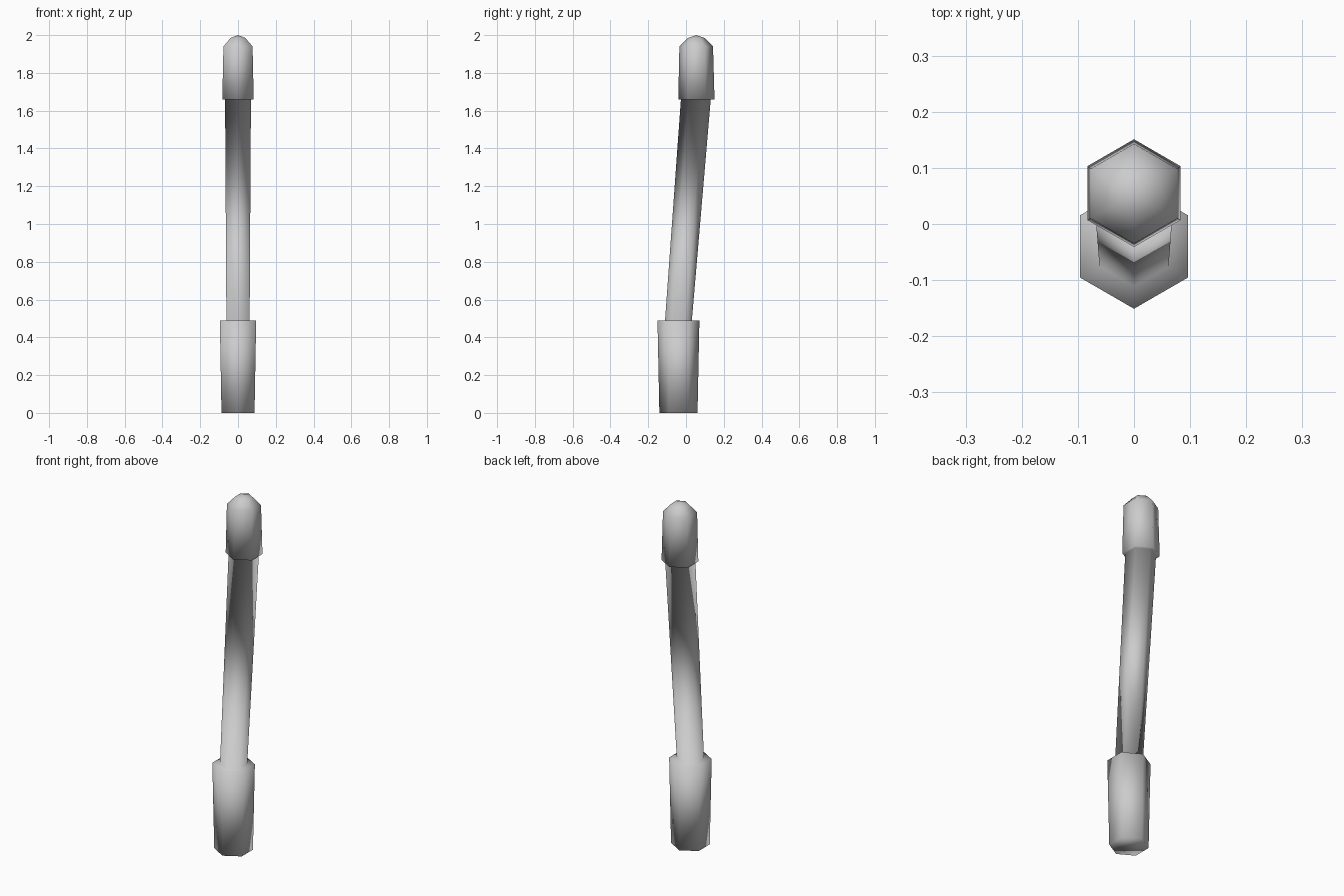
import bpy, bmesh, math

if "Cube" in bpy.data.objects:
    bpy.data.objects.remove(bpy.data.objects["Cube"])

SIDES = 6
# Stacked hexagon sections: (centre y, radius, z)
SECTIONS = [
    (-0.04, 0.101, 0.0),     # grip bottom
    (-0.04, 0.111, 0.49),    # grip top
    (-0.04, 0.071, 0.49),    # shaft bottom
    (0.052, 0.079, 1.66),    # shaft top
    (0.055, 0.096, 1.66),    # head underside
    (0.054, 0.089, 1.94),    # head shoulder
    (0.054, 0.045, 1.985),   # rounded tip
]
TIP = (0, 0.054, 2.0)


def hex_ring(bm, cy, r, z):
    """Hexagon with corners on the front and back and flats on the sides."""
    angles = [math.pi / 2 + i * math.tau / SIDES for i in range(SIDES)]
    return [bm.verts.new((r * math.cos(a), cy + r * math.sin(a), z)) for a in angles]


bm = bmesh.new()
rings = [hex_ring(bm, *s) for s in SECTIONS]

# Walls between neighbouring sections
for low, high in zip(rings, rings[1:]):
    for i in range(SIDES):
        j = (i + 1) % SIDES
        bm.faces.new((low[i], low[j], high[j], high[i]))

# Flat bottom and pointed tip
bm.faces.new(rings[0][::-1])
tip = bm.verts.new(TIP)
for i in range(SIDES):
    bm.faces.new((rings[-1][i], rings[-1][(i + 1) % SIDES], tip))

bmesh.ops.recalc_face_normals(bm, faces=bm.faces)

# The whole piece is one smooth-shaded low-poly mesh
for f in bm.faces:
    f.smooth = True
mesh = bpy.data.meshes.new("leaning_handle")
bm.to_mesh(mesh)
bm.free()
obj = bpy.data.objects.new("leaning_handle", mesh)
bpy.context.collection.objects.link(obj)
